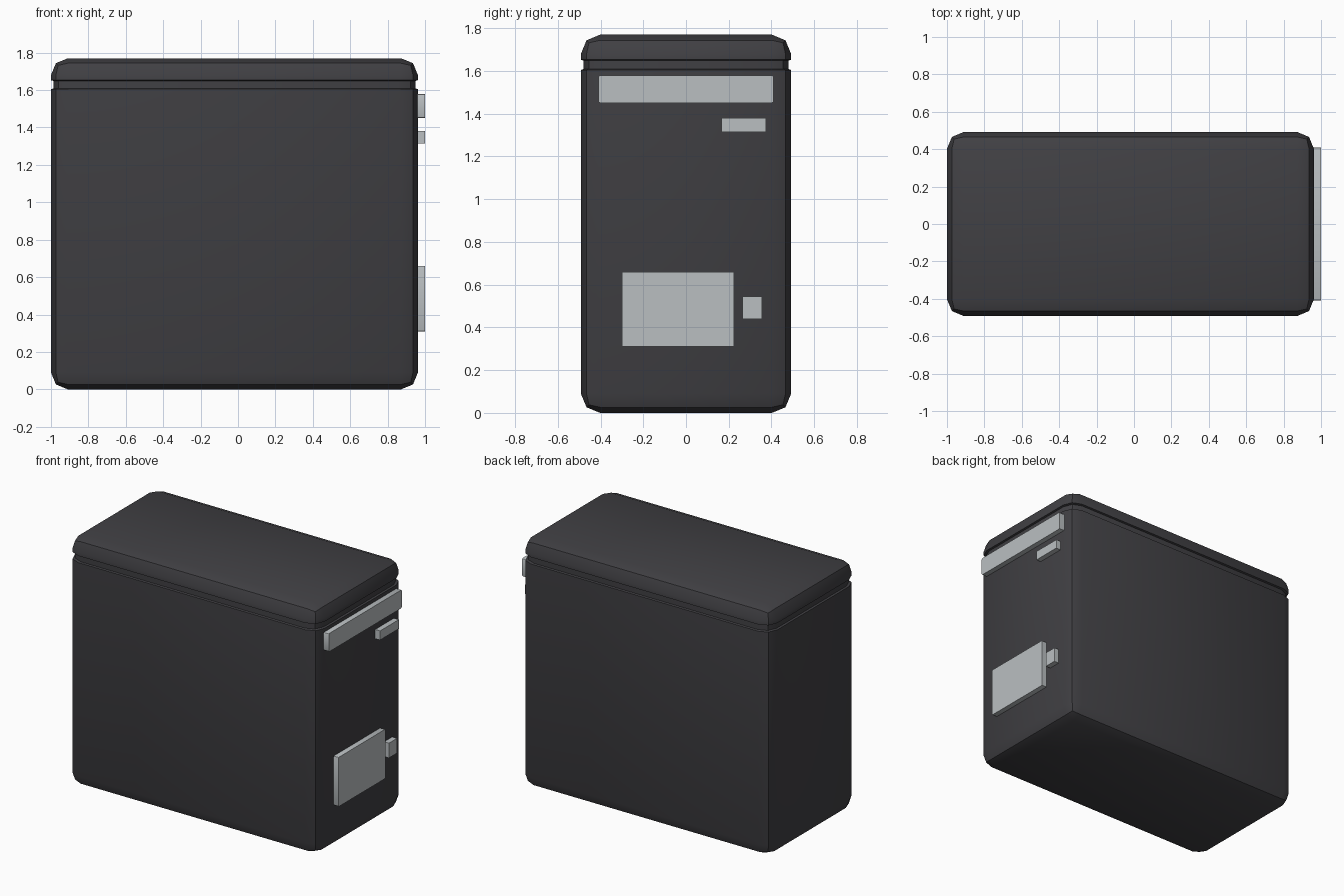
import bpy, bmesh, math
from mathutils import Matrix, Vector

if "Cube" in bpy.data.objects:
    bpy.data.objects.remove(bpy.data.objects["Cube"])


def material(name, rgb):
    m = bpy.data.materials.new(name)
    m.diffuse_color = (*rgb, 1)
    m.use_nodes = True
    m.node_tree.nodes["Principled BSDF"].inputs["Base Color"].default_value = m.diffuse_color
    return m


charcoal = material("charcoal", (0.052, 0.051, 0.057))
light_grey = material("light_grey", (0.49, 0.52, 0.535))


def box_bmesh(lo, hi):
    bm = bmesh.new()
    lo, hi = Vector(lo), Vector(hi)
    bmesh.ops.create_cube(bm, size=1, matrix=Matrix.Translation((lo + hi) / 2)
                          @ Matrix.Diagonal((*(hi - lo), 1)))
    return bm


def bevel(bm, edges, offset, segments):
    bmesh.ops.bevel(bm, geom=edges, offset=offset, segments=segments,
                    profile=0.5, affect='EDGES', clamp_overlap=True)


def finish(bm, name, mat):
    bmesh.ops.recalc_face_normals(bm, faces=bm.faces[:])
    me = bpy.data.meshes.new(name)
    bm.to_mesh(me)
    bm.free()
    me.materials.append(mat)
    ob = bpy.data.objects.new(name, me)
    bpy.context.collection.objects.link(ob)
    bpy.ops.object.select_all(action='DESELECT')
    ob.select_set(True)
    bpy.context.view_layer.objects.active = ob
    bpy.ops.object.shade_smooth_by_angle(angle=math.radians(30))


# Cabinet: rounded box with a shallow groove between body and lid
x0, x1, y1, top = -1.0, 0.962, 0.492, 1.77
bm = box_bmesh((x0, -y1, 0), (x1, y1, top))
bevel(bm, bm.edges[:], 0.09, 2)
for z in (1.605, 1.609, 1.649, 1.653):
    bmesh.ops.bisect_plane(bm, geom=bm.verts[:] + bm.edges[:] + bm.faces[:],
                           plane_co=(0, 0, z), plane_no=(0, 0, 1))
cx, depth = (x0 + x1) / 2, 0.013
for v in bm.verts:
    if 1.607 < v.co.z < 1.651:
        v.co.x = cx + (v.co.x - cx) * (1 - depth / (x1 - cx))
        v.co.y *= 1 - depth / y1
finish(bm, "cabinet", charcoal)

# Plates on the right side: name, y range, z range, corner rounding
plates = [
    ("handle_bar", -0.41, 0.41, 1.45, 1.58, 0.01),
    ("label_plate", 0.165, 0.375, 1.315, 1.38, 0),
    ("access_panel", -0.30, 0.225, 0.31, 0.66, 0.006),
    ("switch", 0.265, 0.355, 0.44, 0.545, 0),
]
for name, ya, yb, za, zb, r in plates:
    bm = box_bmesh((0.95, ya, za), (1.0, yb, zb))
    if r:
        along_x = [e for e in bm.edges
                   if abs(e.verts[0].co.x - e.verts[1].co.x) > 0.01]
        bevel(bm, along_x, r, 2)
    finish(bm, name, light_grey)
